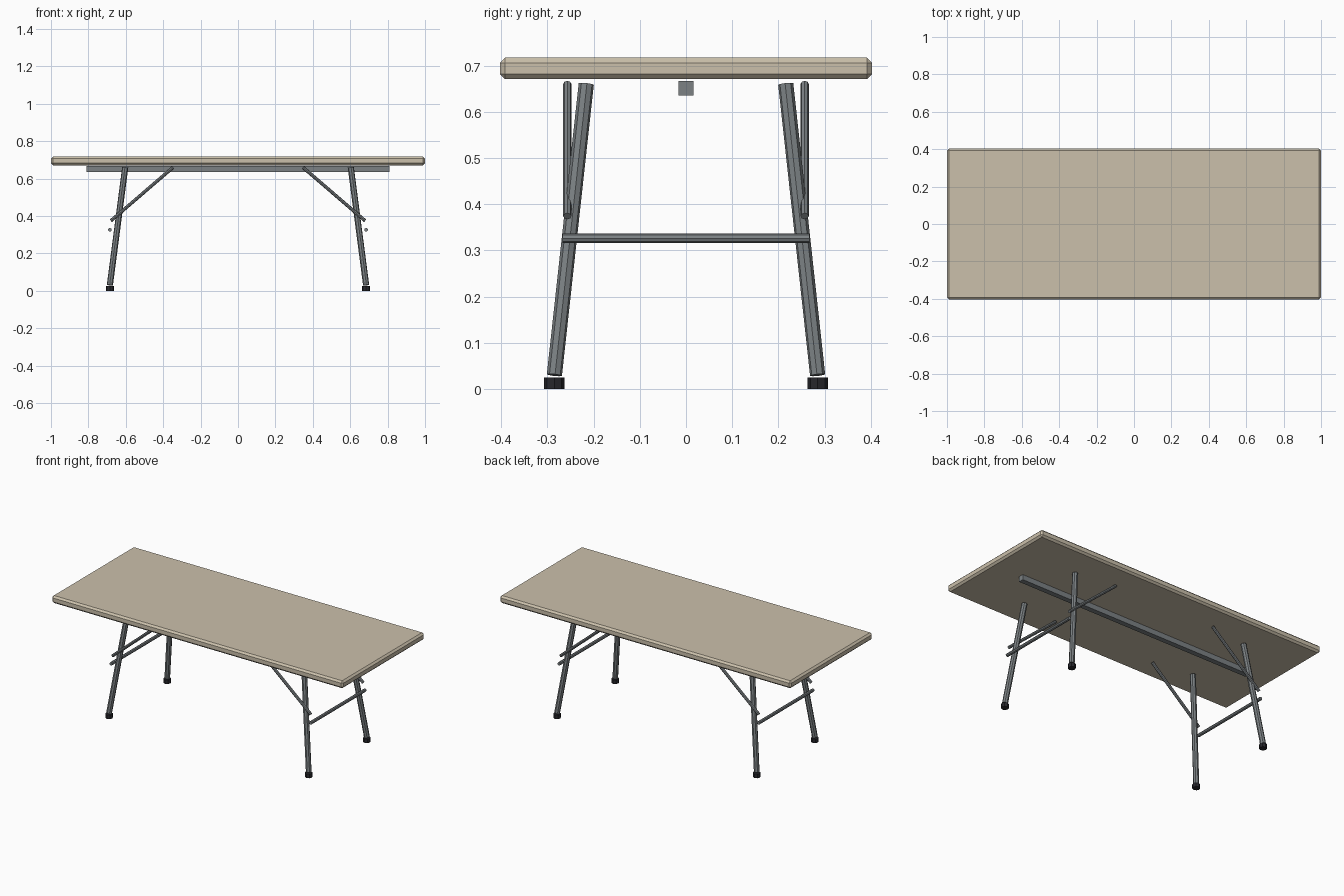
import bpy, bmesh
from mathutils import Vector, Matrix

if "Cube" in bpy.data.objects:
    bpy.data.objects.remove(bpy.data.objects["Cube"])


def material(name, rgb):
    m = bpy.data.materials.new(name)
    m.diffuse_color = (*rgb, 1)
    m.use_nodes = True
    m.node_tree.nodes["Principled BSDF"].inputs["Base Color"].default_value = m.diffuse_color
    return m


BEIGE = material("beige plastic", (0.60, 0.53, 0.41))
STEEL = material("grey steel", (0.20, 0.22, 0.23))
RUBBER = material("black rubber", (0.02, 0.02, 0.025))


def finish(name, bm, mat):
    me = bpy.data.meshes.new(name)
    bm.to_mesh(me)
    bm.free()
    me.materials.append(mat)
    ob = bpy.data.objects.new(name, me)
    bpy.context.collection.objects.link(ob)
    return ob


def box(name, size, centre, mat, bevel=0):
    bm = bmesh.new()
    bmesh.ops.create_cube(bm, size=1, matrix=Matrix.Translation(centre) @ Matrix.Diagonal((*size, 1)))
    if bevel:
        bmesh.ops.bevel(bm, geom=bm.edges[:], offset=bevel, segments=1, affect='EDGES')
    return finish(name, bm, mat)


def rod(name, a, b, radius, mat, sides=8):
    a, b = Vector(a), Vector(b)
    d = b - a
    m = Matrix.Translation((a + b) / 2) @ d.to_track_quat('Z', 'Y').to_matrix().to_4x4()
    bm = bmesh.new()
    bmesh.ops.create_cone(bm, cap_ends=True, segments=sides, radius1=radius,
                          radius2=radius, depth=d.length, matrix=m)
    return finish(name, bm, mat)


# Chamfered top and the long rail beneath it
box("table_top", (2.0, 0.806, 0.046), (0, 0, 0.694), BEIGE, 0.011)
box("centre_rail", (1.62, 0.032, 0.032), (0, 0, 0.651), STEEL)

for sx, end in ((-1, "left"), (1, "right")):
    for sy, side in ((-1, "front"), (1, "back")):
        tag = f"{end}_{side}"
        # Splayed leg, rubber foot and folding brace
        rod("leg_" + tag, (sx * 0.685, sy * 0.285, 0.03), (sx * 0.603, sy * 0.216, 0.66), 0.0165, STEEL)
        rod("foot_" + tag, (sx * 0.685, sy * 0.285, 0), (sx * 0.685, sy * 0.285, 0.025), 0.022, RUBBER)
        rod("brace_" + tag, (sx * 0.347, sy * 0.257, 0.66), (sx * 0.68, sy * 0.257, 0.374), 0.009, STEEL)
    # Crossbar between the two legs of each end
    rod("crossbar_" + end, (sx * 0.685, -0.267, 0.326), (sx * 0.685, 0.267, 0.326), 0.01, STEEL)
